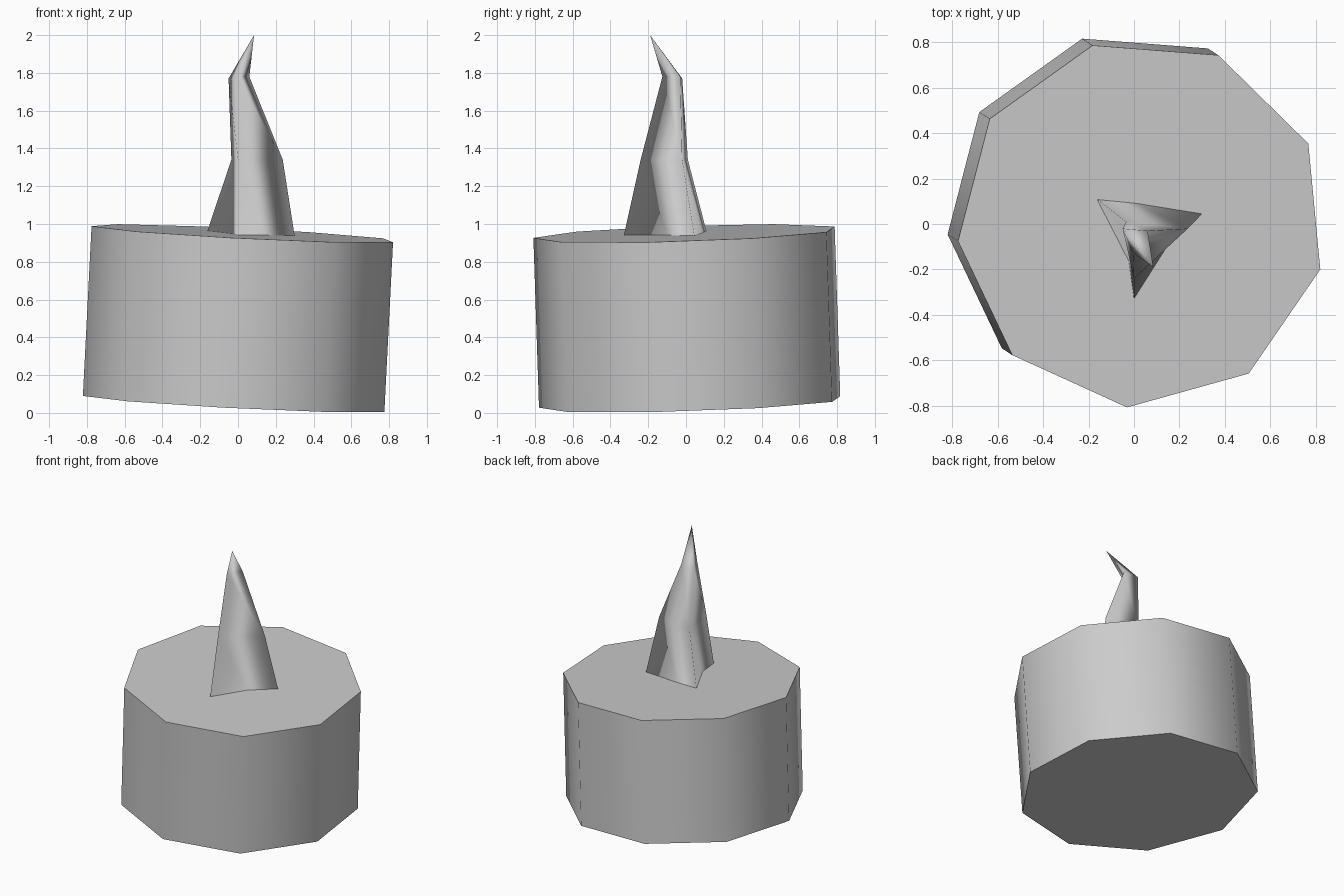
import bpy, bmesh, math
from mathutils import Vector, Matrix

old = bpy.data.objects.get("Cube")
if old:
    bpy.data.objects.remove(old, do_unlink=True)

GREY = (0.6, 0.6, 0.6, 1)
grey = bpy.data.materials.new("plain_grey")
grey.use_nodes = True
grey.diffuse_color = GREY
grey.node_tree.nodes["Principled BSDF"].inputs["Base Color"].default_value = GREY


def finish(name, bm, angle):
    """Turn a bmesh into a smooth-shaded object."""
    bmesh.ops.recalc_face_normals(bm, faces=bm.faces)
    mesh = bpy.data.meshes.new(name)
    bm.to_mesh(mesh)
    bm.free()
    mesh.materials.append(grey)
    obj = bpy.data.objects.new(name, mesh)
    bpy.context.collection.objects.link(obj)
    bpy.ops.object.select_all(action="DESELECT")
    obj.select_set(True)
    bpy.context.view_layer.objects.active = obj
    bpy.ops.object.shade_smooth_by_angle(angle=math.radians(angle))
    return obj


# Candle body: a nine-sided drum, leaning slightly
bottom, top = Vector((-0.01, 0.032, 0.051)), Vector((0.032, 0.004, 0.95))
lean = Vector((0.051, -0.033, 1)).to_track_quat("Z", "Y").to_matrix().to_4x4()
spin = Matrix.Rotation(math.radians(-14.5), 4, "Z")
upright = Vector((0, 0, 1)).rotation_difference(Vector((0.051, -0.033, 1))).to_matrix().to_4x4()
bm = bmesh.new()
# First corner of the circle is on +y, so turn it back to +x
bmesh.ops.create_cone(bm, cap_ends=True, segments=9, radius1=0.814, radius2=0.814,
                      depth=(top - bottom).length)
first = max(bm.verts, key=lambda v: v.co.z).co
turn = Matrix.Rotation(-math.atan2(first.y, first.x), 4, "Z")
bm.transform(Matrix.Translation((top + bottom) / 2) @ upright @ spin @ turn)
finish("candle_body", bm, 50)

# Flame: three-sided spike through bent rings, its foot sunk into the body
rim = [Vector(p) for p in ((-0.165, 0.11, 0.955), (0.3, 0.045, 0.935), (0, -0.33, 0.935))]
middle = [Vector(p) for p in ((-0.035, 0.01, 1.34), (0.237, -0.02, 1.34), (0, -0.24, 1.34))]
neck = [Vector(p) for p in ((-0.05, -0.02, 1.77), (0.06, -0.03, 1.78), (-0.005, -0.125, 1.78))]
foot = [r + (r - m) * 1.8 for r, m in zip(rim, middle)]

bm = bmesh.new()
rings = [[bm.verts.new(p) for p in ring] for ring in (foot, middle, neck)]
tip = bm.verts.new((0.085, -0.19, 2))
for i in range(3):
    j = (i + 1) % 3
    for low, high in zip(rings, rings[1:]):
        bm.faces.new((low[i], low[j], high[j]))
        bm.faces.new((low[i], high[j], high[i]))
    bm.faces.new((rings[-1][i], rings[-1][j], tip))
finish("flame", bm, 180)
